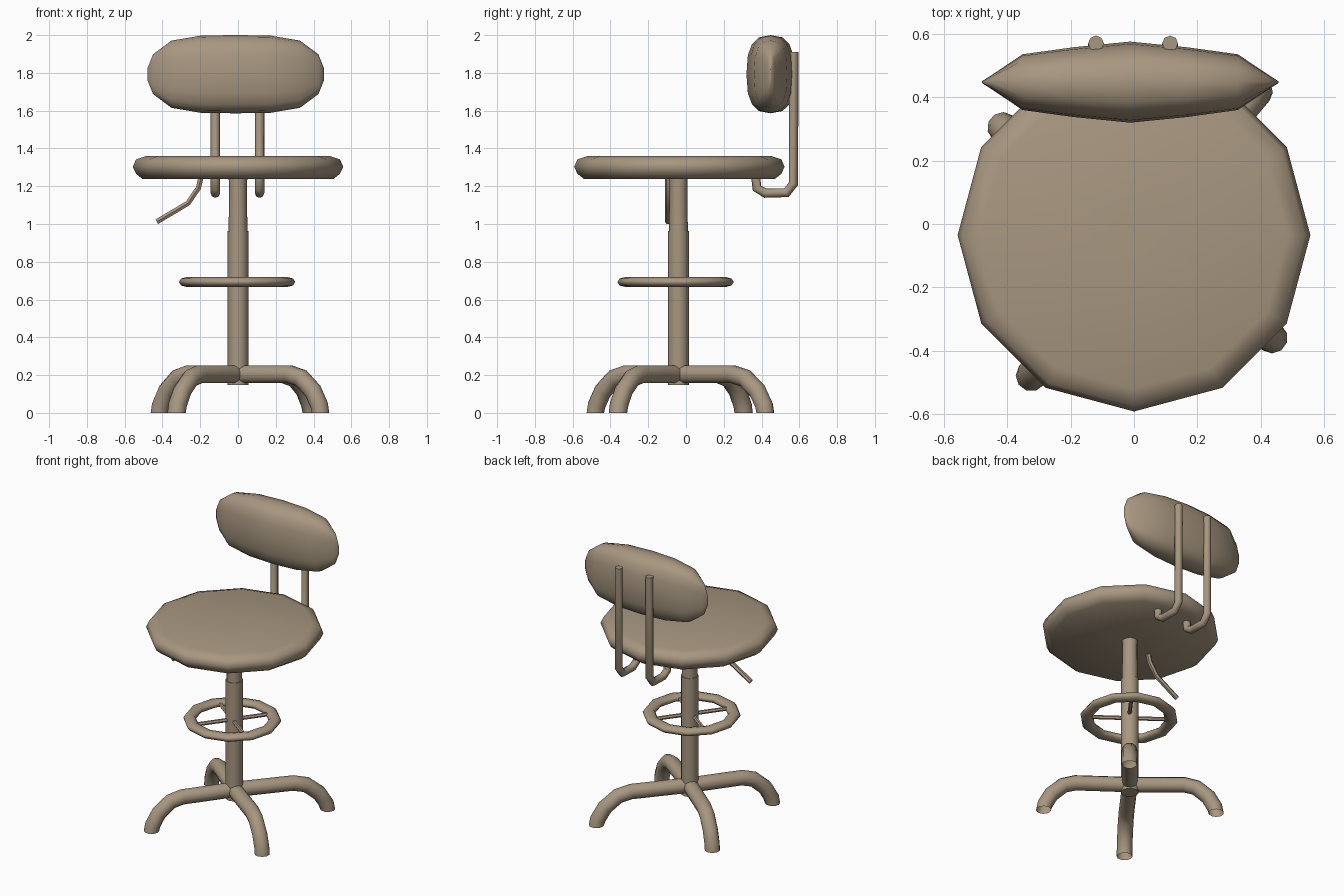
import bpy, bmesh
from math import cos, sin, pi, copysign, radians

if "Cube" in bpy.data.objects:
    bpy.data.objects.remove(bpy.data.objects["Cube"])

COL_Y = -0.04  # depth of the central column

brown = bpy.data.materials.new("brown")
brown.diffuse_color = (0.39, 0.31, 0.217, 1)
brown.use_nodes = True
brown.node_tree.nodes["Principled BSDF"].inputs["Base Color"].default_value = brown.diffuse_color


def finish(obj, angle=50):
    bpy.ops.object.select_all(action='DESELECT')
    obj.select_set(True)
    bpy.context.view_layer.objects.active = obj
    bpy.ops.object.shade_smooth_by_angle(angle=radians(angle))
    obj.data.materials.clear()
    obj.data.materials.append(brown)
    return obj


def from_rings(name, rings, angle=50):
    """Skin a list of closed rings and cap both ends."""
    bm = bmesh.new()
    loops = [[bm.verts.new(p) for p in r] for r in rings]
    n = len(loops[0])
    for a, b in zip(loops, loops[1:]):
        for i in range(n):
            j = (i + 1) % n
            bm.faces.new((a[i], a[j], b[j], b[i]))
    bm.faces.new(loops[0][::-1])
    bm.faces.new(loops[-1])
    bmesh.ops.recalc_face_normals(bm, faces=bm.faces)
    me = bpy.data.meshes.new(name)
    bm.to_mesh(me)
    bm.free()
    obj = bpy.data.objects.new(name, me)
    bpy.context.collection.objects.link(obj)
    return finish(obj, angle)


def lathe(name, profile, sides, cx=0, cy=COL_Y):
    """Turn (radius, z) pairs around a vertical axis."""
    rings = [[(cx + r * cos(2 * pi * i / sides), cy + r * sin(2 * pi * i / sides), z)
              for i in range(sides)] for r, z in profile]
    return from_rings(name, rings)


def tube(name, points, radius, resolution=2, caps=True):
    """Round tube along a polyline."""
    cu = bpy.data.curves.new(name, 'CURVE')
    cu.dimensions = '3D'
    cu.bevel_depth = radius
    cu.bevel_resolution = resolution
    cu.use_fill_caps = caps
    sp = cu.splines.new('POLY')
    sp.points.add(len(points) - 1)
    for p, co in zip(sp.points, points):
        p.co = (*co, 1)
    obj = bpy.data.objects.new(name, cu)
    bpy.context.collection.objects.link(obj)
    bpy.ops.object.select_all(action='DESELECT')
    obj.select_set(True)
    bpy.context.view_layer.objects.active = obj
    bpy.ops.object.convert(target='MESH')
    return finish(bpy.context.object)


# Twelve-sided cushion
lathe("seat", [(0.05, 1.238), (0.505, 1.238), (0.54, 1.266), (0.557, 1.303),
               (0.54, 1.342), (0.485, 1.36), (0.05, 1.36)], 12, cy=-0.035)

# Backrest: rounded sections strung along x, thin at the tips
stations = [(0.468, 0.03, 0.003), (0.438, 0.105, 0.022), (0.34, 0.178, 0.088),
            (0.18, 0.205, 0.110), (0, 0.207, 0.128)]
stations = [(-x, h, d) for x, h, d in stations] + [s for s in stations[-2::-1]]


def power(v):
    return copysign(abs(v) ** 0.75, v)


from_rings("backrest", [[(x - 0.012, 0.448 + d * power(cos(2 * pi * i / 16)),
                          1.793 + h * power(sin(2 * pi * i / 16))) for i in range(16)]
                        for x, h, d in stations], 60)

# Two hooked rods carrying the backrest
for side, x in (("left", -0.12), ("right", 0.114)):
    path = [(0.57, 1.91), (0.57, 1.215), (0.532, 1.165), (0.42, 1.163),
            (0.375, 1.19), (0.37, 1.25)]
    tube("back_rod_" + side, [(x, y, z) for y, z in path], 0.025)

# Column: outer sleeve and slightly narrower piston
lathe("column_sleeve", [(0.055, 0.147), (0.055, 0.963)], 12)
lathe("column_piston", [(0.05, 0.95), (0.047, 1.2), (0.05, 1.25)], 12)

# Height lever
tube("height_lever", [(-0.195, -0.095, 1.25), (-0.21, -0.095, 1.19),
                      (-0.265, -0.095, 1.11), (-0.43, -0.095, 1.012)], 0.016, 1)

# Foot ring (flattened section) and its four spokes
bpy.ops.mesh.primitive_torus_add(location=(-0.005, -0.055, 0.693), major_segments=12,
                                 minor_segments=8, major_radius=0.268, minor_radius=0.04)
ring = bpy.context.object
ring.name = "foot_ring"
ring.scale.z = 0.65
finish(ring)
for k in range(2):
    a = radians(-36.5 + 90 * k)
    dx, dy = 0.26 * cos(a), 0.26 * sin(a)
    tube(f"ring_spoke_{k + 1}", [(-0.005 - dx, -0.055 - dy, 0.693),
                                 (-0.005 + dx, -0.055 + dy, 0.693)], 0.013, 1)

# Four open tube legs that run outwards and bend down to the floor
bend = [(0, 0.204), (0.63, 0.204), (0.77, 0.183), (0.91, 0.115), (0.985, 0.04), (1, 0)]
feet = [(-0.325, -0.48), (0.437, -0.36), (-0.415, 0.305), (0.39, 0.42)]
for k, (fx, fy) in enumerate(feet):
    leg = tube(f"leg_{k + 1}", [(fx * s, COL_Y + (fy - COL_Y) * s, z) for s, z in bend],
               0.049, 3, caps=False)
    # Trim the leg end flat on the floor
    for v in leg.data.vertices:
        if v.co.z < 0.02:
            v.co.z = 0
